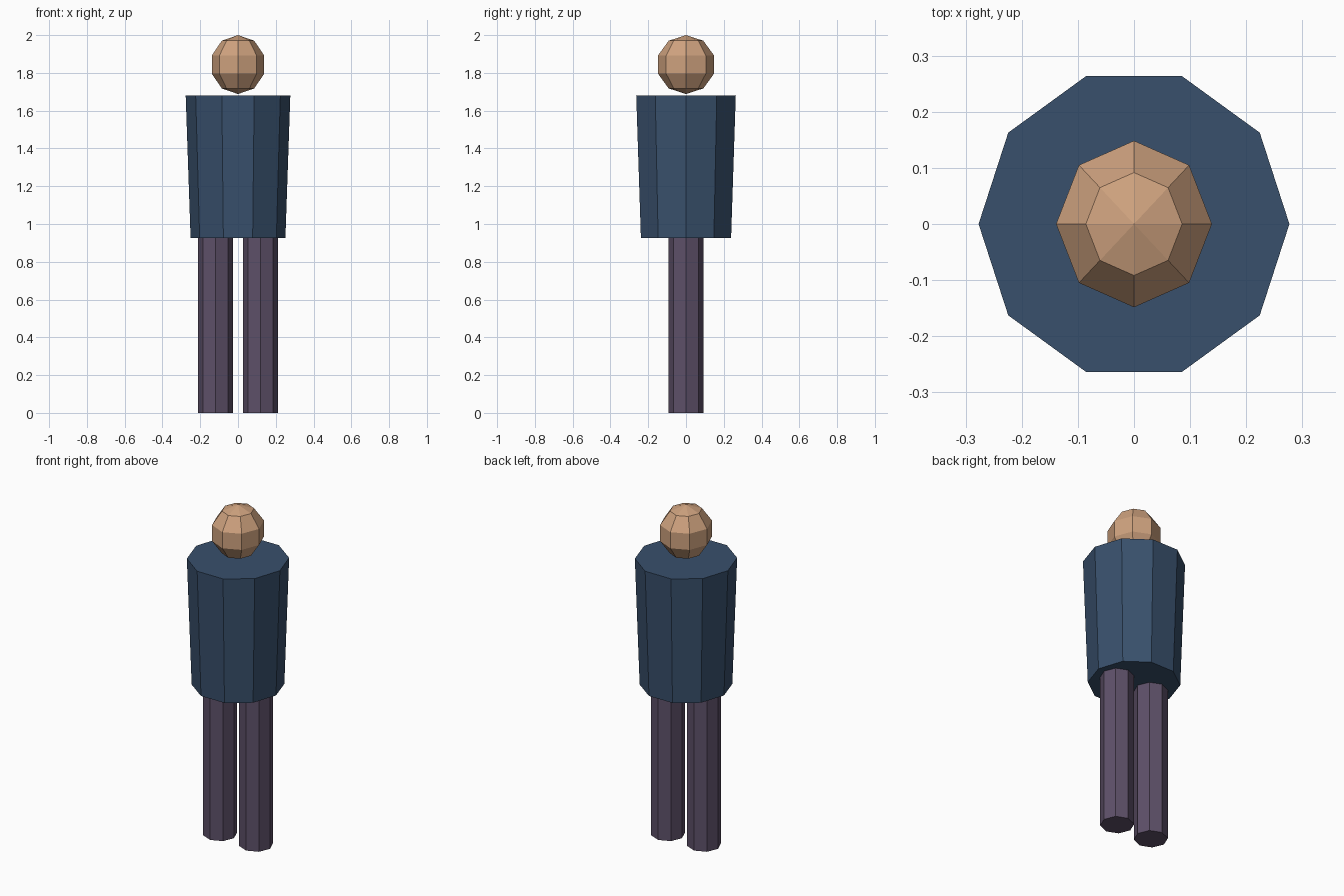
import bpy
from math import radians

if "Cube" in bpy.data.objects:
    bpy.data.objects.remove(bpy.data.objects["Cube"])


def paint(obj, name, rgb):
    mat = bpy.data.materials.get(name) or bpy.data.materials.new(name)
    mat.diffuse_color = (*rgb, 1)
    mat.use_nodes = True
    mat.node_tree.nodes["Principled BSDF"].inputs["Base Color"].default_value = mat.diffuse_color
    obj.data.materials.append(mat)


def tapered_prism(name, sides, r_bottom, r_top, z0, z1, x=0):
    # rotated so that a corner points along x
    bpy.ops.mesh.primitive_cone_add(vertices=sides, radius1=r_bottom, radius2=r_top,
                                    depth=z1 - z0, location=(x, 0, (z0 + z1) / 2),
                                    rotation=(0, 0, radians(90)))
    obj = bpy.context.object
    obj.name = name
    return obj


# Legs
for side, x in (("left", 0.119), ("right", -0.119)):
    leg = tapered_prism(side + "_leg", 8, 0.0925, 0.0925, 0, 0.927, x)
    paint(leg, "trousers", (0.11, 0.08, 0.14))

# Torso, slightly wider at the shoulders
torso = tapered_prism("torso", 10, 0.251, 0.277, 0.927, 1.68)
paint(torso, "jacket", (0.04, 0.08, 0.15))

# Head, floating just above the torso and slightly narrow in x
bpy.ops.mesh.primitive_uv_sphere_add(segments=8, ring_count=5, radius=1,
                                     location=(0, 0, 1.844))
head = bpy.context.object
head.name = "head"
head.scale = (0.146, 0.156, 0.156)
paint(head, "skin", (0.62, 0.36, 0.21))
